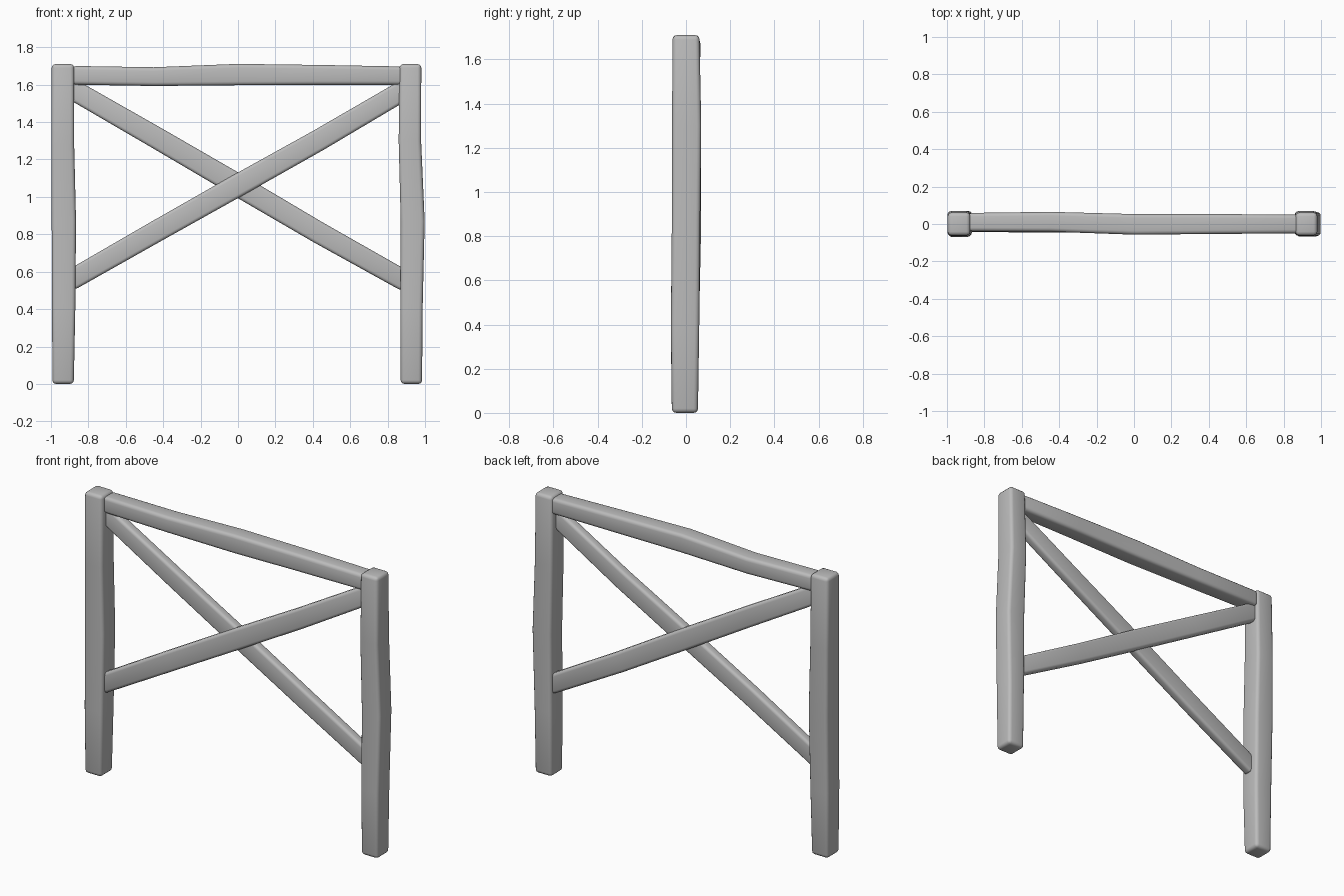
import bpy, bmesh
from mathutils import Vector

cube = bpy.data.objects.get("Cube")
if cube:
    bpy.data.objects.remove(cube, do_unlink=True)

grey = bpy.data.materials.new("plain_grey")
grey.use_nodes = True
grey.diffuse_color = (0.5, 0.5, 0.5, 1)
grey.node_tree.nodes["Principled BSDF"].inputs["Base Color"].default_value = (0.5, 0.5, 0.5, 1)


def beam(name, stations, side, bevel=0.02):
    """Hand-hewn timber: rectangular sections (centre, half width, half depth in y)."""
    bm = bmesh.new()
    side, depth = Vector(side).normalized(), Vector((0, 1, 0))
    rings = []
    for centre, w, d in stations:
        corners = ((-1, -1), (1, -1), (1, 1), (-1, 1))
        rings.append([bm.verts.new(Vector(centre) + side * w * a + depth * d * b)
                      for a, b in corners])
    for low, high in zip(rings, rings[1:]):
        for i in range(4):
            j = (i + 1) % 4
            bm.faces.new((low[i], low[j], high[j], high[i]))
    bm.faces.new(rings[0])
    bm.faces.new(rings[-1])
    bmesh.ops.recalc_face_normals(bm, faces=bm.faces)
    mesh = bpy.data.meshes.new(name)
    bm.to_mesh(mesh)
    bm.free()
    mesh.materials.append(grey)
    obj = bpy.data.objects.new(name, mesh)
    bpy.context.collection.objects.link(obj)
    # Softened edges
    mod = obj.modifiers.new("soft_edges", "BEVEL")
    mod.width, mod.segments = bevel, 3
    mod.limit_method, mod.angle_limit = "ANGLE", 0.6
    for poly in mesh.polygons:
        poly.use_smooth = True
    return obj


# Upright posts
beam("right_post", [
    ((-0.935, -0.005, 0), 0.057, 0.059),
    ((-0.932, -0.005, 0.4), 0.062, 0.064),
    ((-0.931, 0.003, 0.87), 0.065, 0.066),
    ((-0.937, 0.003, 1.28), 0.061, 0.066),
    ((-0.936, 0, 1.71), 0.06, 0.061)], (1, 0, 0))
beam("left_post", [
    ((0.927, -0.005, 0), 0.057, 0.059),
    ((0.928, -0.004, 0.4), 0.059, 0.064),
    ((0.934, 0, 0.87), 0.064, 0.064),
    ((0.919, 0.003, 1.3), 0.06, 0.066),
    ((0.922, 0, 1.71), 0.058, 0.061)], (1, 0, 0))

# Top rail
beam("top_rail", [
    ((-0.885, 0.01, 1.65), 0.05, 0.049),
    ((-0.45, 0.012, 1.643), 0.05, 0.053),
    ((0, -0.002, 1.654), 0.057, 0.055),
    ((0.45, 0, 1.652), 0.053, 0.053),
    ((0.885, 0, 1.648), 0.049, 0.05)], (0, 0, 1))

# Crossed braces, one in front of the other
for name, rise, y in (("front_brace", 1, -0.012), ("back_brace", -1, 0.012)):
    beam(name, [((x, y + dy, 1.062 + rise * x * 0.573 + dz), w, 0.03)
                for x, dy, dz, w in ((-0.9, 0, 0.005, 0.055), (-0.43, -0.004, 0.004, 0.058),
                                     (0, 0, 0, 0.06), (0.43, 0.004, -0.006, 0.058),
                                     (0.9, 0, 0, 0.055))],
         (-0.5 * rise, 0, 0.87), 0.017)
